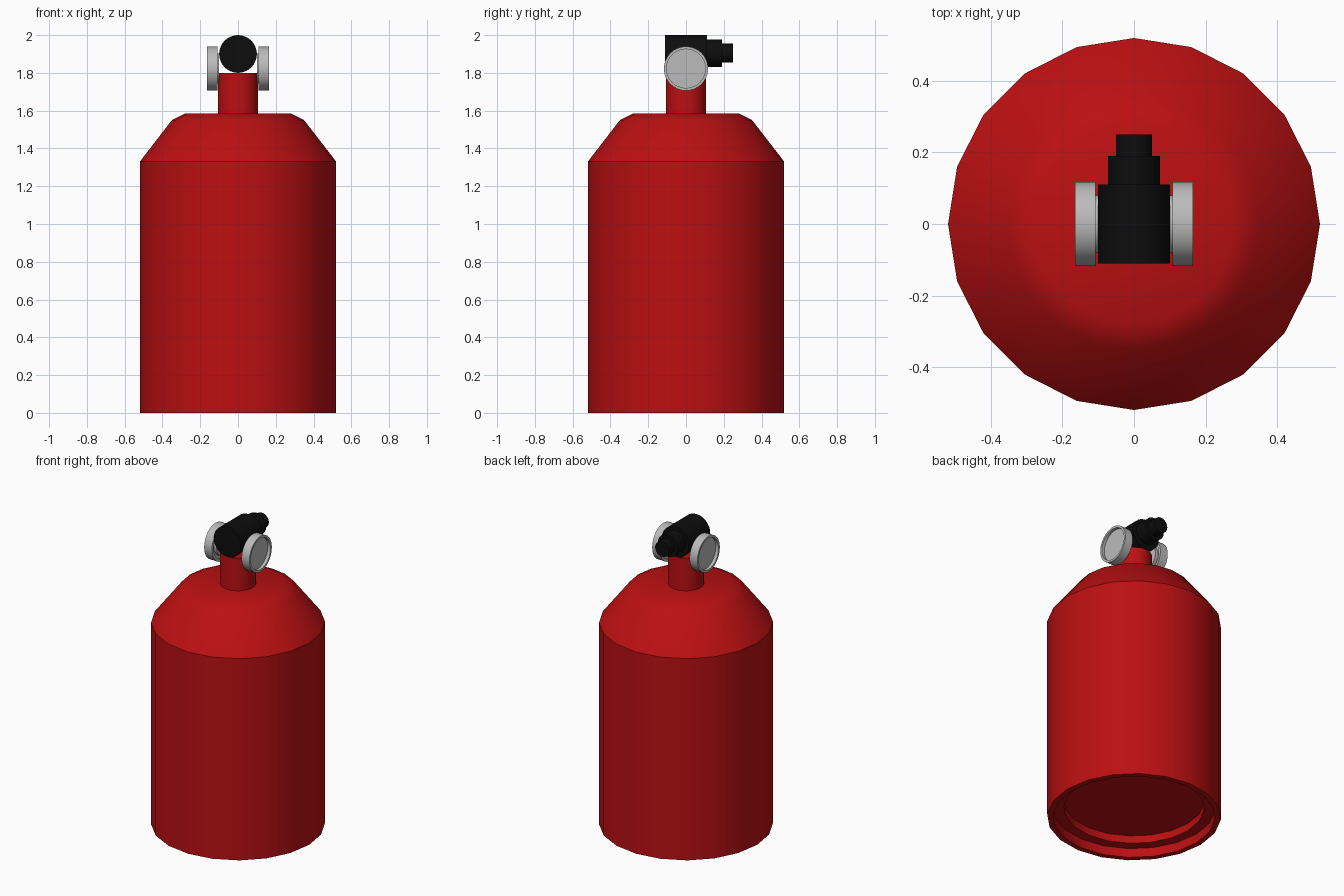
import bpy, bmesh, math
from mathutils import Matrix

if "Cube" in bpy.data.objects:
    bpy.data.objects.remove(bpy.data.objects["Cube"])


def material(name, rgb):
    m = bpy.data.materials.new(name)
    m.diffuse_color = (*rgb, 1)
    m.use_nodes = True
    m.node_tree.nodes["Principled BSDF"].inputs["Base Color"].default_value = m.diffuse_color
    return m


RED = material("red paint", (0.5, 0.005, 0.006))
BLACK = material("black plastic", (0.004, 0.004, 0.004))
GREY = material("grey metal", (0.5, 0.5, 0.5))


def lathe(name, profile, sides, mat, matrix=Matrix(), angle=30):
    """Revolve (radius, height) points round z, then place with a matrix.
    A radius of 0 closes the end with a fan."""
    bm = bmesh.new()
    rings = []
    for r, z in profile:
        n = sides if r > 0 else 1
        rings.append([bm.verts.new((r * math.cos(2 * math.pi * i / sides),
                                    r * math.sin(2 * math.pi * i / sides), z))
                      for i in range(n)])
    for a, b in zip(rings, rings[1:]):
        for i in range(sides):
            j = (i + 1) % sides
            quad = [a[i % len(a)], a[j % len(a)], b[j % len(b)], b[i % len(b)]]
            bm.faces.new(list(dict.fromkeys(quad)))
    bmesh.ops.recalc_face_normals(bm, faces=bm.faces)
    bm.transform(matrix)
    me = bpy.data.meshes.new(name)
    bm.to_mesh(me)
    bm.free()
    me.materials.append(mat)
    ob = bpy.data.objects.new(name, me)
    bpy.context.collection.objects.link(ob)
    bpy.context.view_layer.objects.active = ob
    ob.select_set(True)
    bpy.ops.object.shade_smooth_by_angle(angle=math.radians(angle))
    ob.select_set(False)
    return ob


# Tank with stepped hollow base, sloped shoulder and flat top
lathe("tank", [(0, 0.11), (0.42, 0.11), (0.42, 0.06), (0.485, 0.06), (0.485, 0),
               (0.52, 0), (0.52, 1.33), (0.35, 1.55), (0.28, 1.585), (0, 1.585)],
      20, RED, angle=35)

# Neck
lathe("neck", [(0, 1.57), (0.107, 1.57), (0.107, 1.8), (0, 1.8)], 32, RED)

# Valve: stepped cylinder lying along y, nozzle to the back
along_y = Matrix.Translation((0, 0, 1.9)) @ Matrix.Rotation(-math.pi / 2, 4, 'X')
lathe("valve_body", [(0, -0.11), (0.1, -0.11), (0.1, 0.11), (0, 0.11)], 32, BLACK, along_y)
raised = Matrix.Translation((0, 0, 0.005)) @ along_y
lathe("nozzle", [(0, 0.1), (0.073, 0.1), (0.073, 0.19), (0.05, 0.19), (0.05, 0.25), (0, 0.25)],
      32, BLACK, raised)

# Side gauges: dished discs on short hubs
for side, s in (("right", 1), ("left", -1)):
    m = Matrix.Translation((0, 0, 1.823)) @ Matrix.Rotation(s * math.pi / 2, 4, 'Y')
    lathe(side + "_gauge", [(0, 0.1), (0.08, 0.1), (0.08, 0.12), (0.1, 0.12), (0.1, 0.108),
                            (0.117, 0.108), (0.117, 0.165), (0.103, 0.165),
                            (0.103, 0.145), (0, 0.145)], 32, GREY, m)
